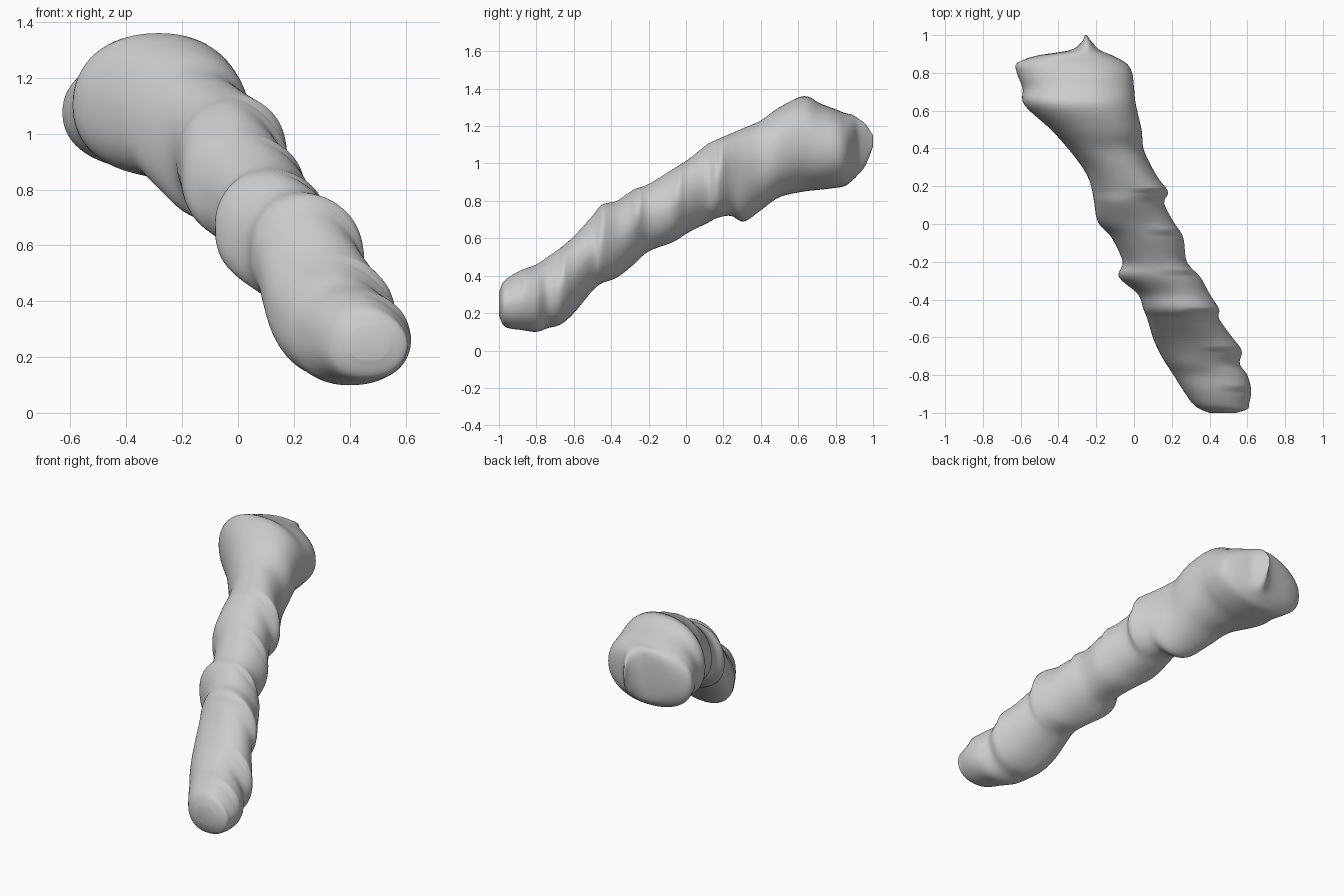
import bpy
import bmesh
import math

SIDES = 64
STEPS = 5           # rings per station interval
FOLD_SPACING = 0.21
FOLD_START = 0.17   # folds run from here towards the front

# Stations along the body in hundredths: depth, left, right, bottom, top
STATIONS = [
    (-100, 40, 54, 19, 31), (-98, 35, 60, 14, 36), (-95, 31, 61, 12, 39),
    (-88, 26, 62, 11, 43), (-80, 21, 60, 10, 46), (-74, 17, 56, 12, 50),
    (-67, 13, 57, 14, 55), (-60, 10, 52, 20, 61), (-50, 7, 45, 32, 72),
    (-45, 5, 45, 36, 78), (-37, 2, 40, 39, 80), (-28, -8, 35, 46, 86),
    (-20, -6, 28, 53, 89), (-7, -12, 26, 58, 97), (1, -19, 21, 63, 102),
    (11, -21, 16, 68, 110), (17, -22, 18, 71, 113), (24, -24, 13, 72, 116),
    (31, -28, 9, 69, 119), (40, -35, 5, 75, 123), (50, -44, 4, 82, 130),
    (63, -58, 1, 85, 136), (72, -59, 0, 86, 132), (80, -62, -1, 87, 129),
    (85, -62, -4, 88, 127), (89, -52, -11, 91, 126), (92, -34, -18, 94, 124),
    (96, -28, -22, 99, 121), (100, -26, -25, 109, 115),
]


def rounded(value, power=0.92):
    """Slightly squared-off circle coordinate."""
    return math.copysign(abs(value) ** power, value)


def make_material(name, colour):
    material = bpy.data.materials.new(name)
    material.use_nodes = True
    material.diffuse_color = colour
    shader = next(n for n in material.node_tree.nodes if n.type == 'BSDF_PRINCIPLED')
    shader.inputs["Base Color"].default_value = colour
    return material


def spline(a, b, c, d, t):
    """Smooth curve from b to c."""
    slope_b, slope_c = (c - a) / 2, (d - b) / 2
    bend = 3 * (c - b) - 2 * slope_b - slope_c
    twist = 2 * (b - c) + slope_b + slope_c
    return b + t * (slope_b + t * (bend + t * twist))


def sections():
    """Yield smoothly interpolated stations."""
    padded = [STATIONS[0], *STATIONS, STATIONS[-1]]
    for group in zip(padded, padded[1:], padded[2:], padded[3:]):
        for step in range(STEPS):
            yield [spline(*column, step / STEPS) / 100 for column in zip(*group)]
    yield [value / 100 for value in STATIONS[-1]]


def fold_scale(angle, y):
    """Overlapping folds on the upper left flank, a fuller lower right flank."""
    flank = math.sin(2 * angle)
    if flank <= 0 or y > FOLD_START:
        return 1
    if angle > math.pi:
        return 1 + 0.03 * flank
    rise = (FOLD_START - y) / FOLD_SPACING % 1
    return 1 - flank * (0.03 + 0.09 * (1 - rise))


def add_ring(bm, section):
    """One cross-section of the body."""
    y, left, right, bottom, top = section
    centre_x, centre_z = (left + right) / 2, (bottom + top) / 2
    ring = []
    for i in range(SIDES):
        angle = math.tau * i / SIDES
        scale = fold_scale(angle, y)
        x = centre_x + (right - left) / 2 * rounded(math.cos(angle)) * scale
        z = centre_z + (top - bottom) / 2 * rounded(math.sin(angle)) * scale
        ring.append(bm.verts.new((x, y, z)))
    return ring


def build_body():
    bm = bmesh.new()
    rings = [add_ring(bm, section) for section in sections()]
    for near, far in zip(rings, rings[1:]):
        for i in range(SIDES):
            j = (i + 1) % SIDES
            bm.faces.new((near[i], near[j], far[j], far[i]))
    # Blunt front and thin back ridge
    bm.faces.new(rings[0])
    bm.faces.new(rings[-1])
    bmesh.ops.recalc_face_normals(bm, faces=bm.faces)
    for face in bm.faces:
        face.smooth = True
    mesh = bpy.data.meshes.new("lumpy_body")
    bm.to_mesh(mesh)
    bm.free()
    body = bpy.data.objects.new("lumpy_body", mesh)
    bpy.context.collection.objects.link(body)
    return body


default_cube = bpy.data.objects.get("Cube")
if default_cube:
    bpy.data.objects.remove(default_cube, do_unlink=True)

# Tapered, folded body
body = build_body()
body.data.materials.append(make_material("plain_grey", (0.6, 0.6, 0.6, 1)))
